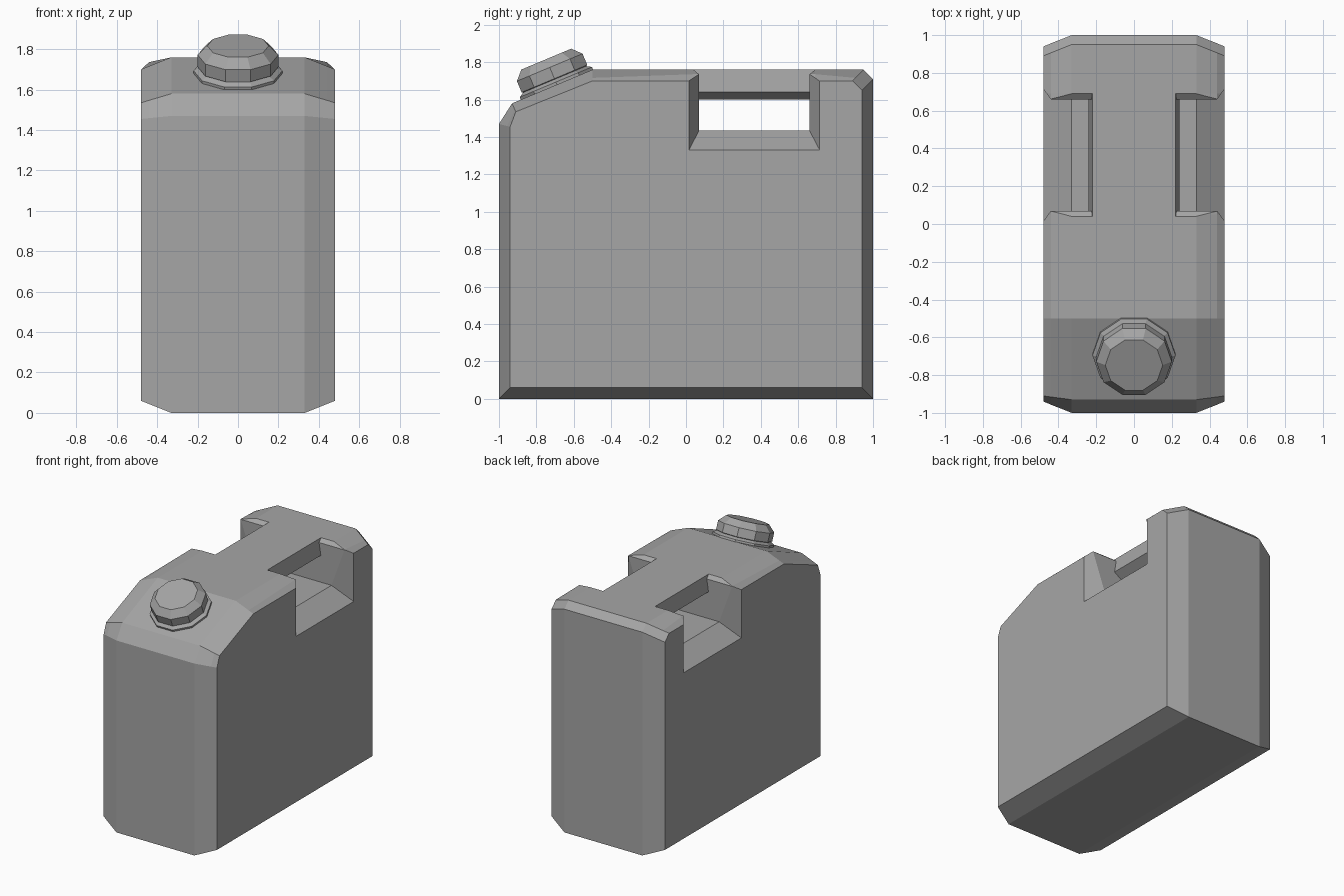
import bpy, bmesh, math
from mathutils import Matrix, Vector

cube = bpy.data.objects.get("Cube")
if cube:
    bpy.data.objects.remove(cube, do_unlink=True)

grey = bpy.data.materials.new("plain grey")
grey.use_nodes = True
grey.diffuse_color = (0.38, 0.38, 0.38, 1)
grey.node_tree.nodes["Principled BSDF"].inputs["Base Color"].default_value = (0.38, 0.38, 0.38, 1)


def loft(name, rings):
    """Skin a list of closed rings, cap both ends and return the object."""
    bm = bmesh.new()
    loops = [[bm.verts.new(p) for p in ring] for ring in rings]
    n = len(loops[0])
    for a, b in zip(loops, loops[1:]):
        for i in range(n):
            j = (i + 1) % n
            bm.faces.new((a[i], a[j], b[j], b[i]))
    bm.faces.new(loops[0])
    bm.faces.new(loops[-1])
    bmesh.ops.remove_doubles(bm, verts=bm.verts, dist=1e-5)
    bmesh.ops.recalc_face_normals(bm, faces=bm.faces)
    mesh = bpy.data.meshes.new(name)
    bm.to_mesh(mesh)
    bm.free()
    mesh.materials.append(grey)
    obj = bpy.data.objects.new(name, mesh)
    bpy.context.collection.objects.link(obj)
    return obj


def mirrored(rings):
    """Put the -x copies of the rings before the +x ones."""
    return [[(-x, y, z) for x, y, z in ring] for ring in reversed(rings)] + rings


# Can body: side profile, full in the middle and inset toward the flat sides
FULL = [(-1, 0), (1, 0), (1, 1.71), (0.95, 1.76), (0.69, 1.76),
        (0.05, 1.76), (-0.5, 1.76), (-0.93, 1.58), (-1, 1.47)]
INSET = [(-0.94, 0.06), (0.94, 0.06), (0.94, 1.65), (0.89, 1.7), (0.69, 1.7),
         (0.05, 1.7), (-0.5, 1.7), (-0.91, 1.535), (-0.94, 1.455)]


def body_ring(x, t, lift=0):
    ring = []
    for i, (a, b) in enumerate(zip(FULL, INSET)):
        y, z = Vector(a).lerp(Vector(b), t)
        ring.append((x, y, z + (lift if i in (4, 5) else 0)))
    return ring


body = loft("can_body", mirrored([body_ring(0.33, 0), body_ring(0.44, 0.73, 0.02),
                                  body_ring(0.48, 1)]))


# Grip opening: a tunnel under the handle that flares out into both side notches
def grip_ring(x, y0, y1, z0, zm, zt, rim=0, xm=None, xt=None):
    xm = x if xm is None else xm
    xt = x if xt is None else xt
    return [(x, y0, z0), (x, y1, z0), (xm, y1, zm),
            (xt, y1 + rim, zt), (xt, y0 - rim, zt), (xm, y0, zm)]


grip = [
    grip_ring(0.18, 0.07, 0.66, 1.435, 1.6, 1.6),
    grip_ring(0.24, 0.07, 0.66, 1.435, 1.64, 1.64),
    grip_ring(0.24, 0.07, 0.66, 1.435, 1.735, 1.777, 0.05, 0.225, 0.218),
    grip_ring(0.33, 0.07, 0.66, 1.435, 1.735, 1.777, 0.05, 0.44, 0.34),
    grip_ring(0.48, 0.015, 0.715, 1.33, 1.7, 1.777),
    grip_ring(0.6, 0.015, 0.715, 1.33, 1.7, 1.777),
]
cutter = loft("grip_cutter", mirrored(grip))
cutter.hide_render = True

cut = body.modifiers.new("grip", "BOOLEAN")
cut.operation = "DIFFERENCE"
cut.solver = "EXACT"
cut.object = cutter
bpy.context.view_layer.update()
bpy.context.view_layer.objects.active = body
bpy.ops.object.modifier_apply(modifier=cut.name)
bpy.data.objects.remove(cutter, do_unlink=True)


# Spout collar and screw cap, ten-sided and square to the sloping shoulder
TILT = math.atan2(0.18, 0.43)
PLACE = Matrix.Translation((0, -0.69, 1.68)) @ Matrix.Rotation(TILT, 4, "X")


def turned(name, profile, sides=10):
    rings = [[(r * math.cos(math.tau * i / sides), r * math.sin(math.tau * i / sides), h)
              for i in range(sides)] for r, h in profile]
    obj = loft(name, rings)
    obj.data.transform(PLACE)
    return obj


turned("spout_collar", [(0.22, -0.03), (0.22, 0.015), (0.185, 0.035)])
turned("screw_cap", [(0.19, 0.03), (0.2, 0.035), (0.2, 0.1), (0.152, 0.148)])
